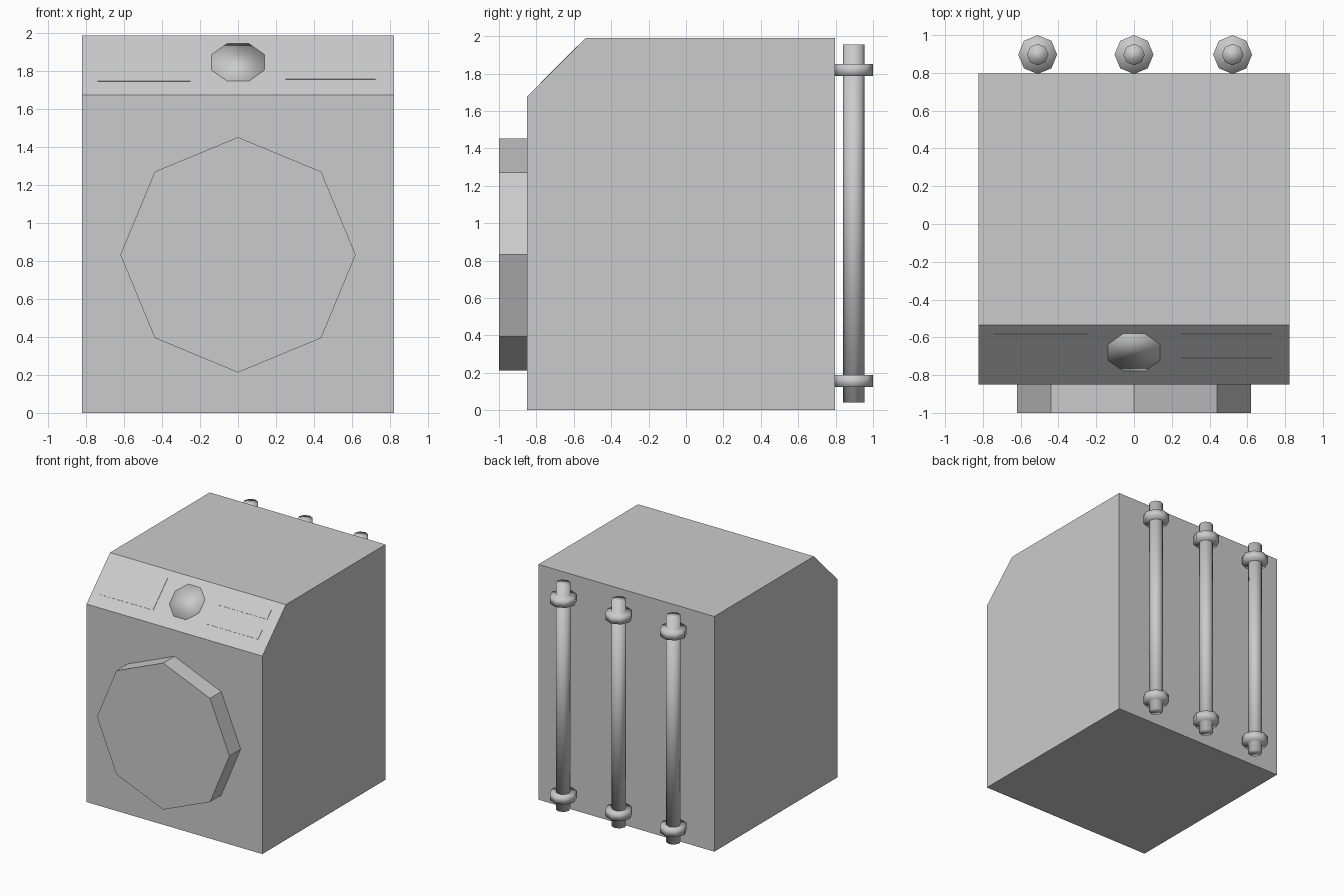
import bpy, bmesh
from math import pi, sin, cos, radians
from mathutils import Matrix, Vector

if "Cube" in bpy.data.objects:
    bpy.data.objects.remove(bpy.data.objects["Cube"])


def prism(name, points, depth, matrix):
    """Extrude a flat outline along local z and place it with a matrix."""
    bm = bmesh.new()
    face = bm.faces.new([bm.verts.new((x, y, 0)) for x, y in points])
    ext = bmesh.ops.extrude_face_region(bm, geom=[face])
    verts = [v for v in ext["geom"] if isinstance(v, bmesh.types.BMVert)]
    bmesh.ops.translate(bm, verts=verts, vec=(0, 0, depth))
    bmesh.ops.recalc_face_normals(bm, faces=bm.faces)
    bm.transform(matrix)
    me = bpy.data.meshes.new(name)
    bm.to_mesh(me)
    bm.free()
    ob = bpy.data.objects.new(name, me)
    bpy.context.collection.objects.link(ob)
    return ob


def octagon(r):
    return [(r * cos(i * pi / 4), r * sin(i * pi / 4)) for i in range(8)]


def rect(x0, x1, y0, y1):
    return [(x0, y0), (x1, y0), (x1, y1), (x0, y1)]


def smooth(ob):
    for p in ob.data.polygons:
        p.use_smooth = True


# Cabinet: side profile (y, z) with sloped control face, extruded across x
side = [(-0.85, 0), (0.797, 0), (0.797, 1.99), (-0.535, 1.99), (-0.85, 1.675)]
to_x = Matrix(((0, 0, 1, -0.823), (1, 0, 0, 0), (0, 1, 0, 0), (0, 0, 0, 1)))
prism("cabinet", side, 1.646, to_x)

# Round door on the front
prism("door", octagon(0.62), 0.15,
      Matrix.Translation((0, -0.85, 0.833)) @ Matrix.Rotation(pi / 2, 4, 'X'))

# Control details lying almost flush on the sloped face
slope = Matrix.Translation((0, -0.6925, 1.8325)) @ Matrix.Rotation(radians(45), 4, 'X')
panel = slope @ Matrix.Translation((0, 0, -0.02))
prism("drawer_front", rect(-0.74, -0.25, -0.12, 0.16), 0.023, panel)
prism("display_upper", rect(0.25, 0.725, 0.067, 0.155), 0.023, panel)
prism("display_lower", rect(0.25, 0.725, -0.105, -0.02), 0.023, panel)
knob_at = panel @ Matrix.Translation((0, 0.02, 0)) @ Matrix.Rotation(pi / 8, 4, 'Z')
smooth(prism("dial", octagon(0.15), 0.023, knob_at))

# Rear pipes with a collar near each end
for i, x in enumerate((-0.51, 0, 0.522)):
    at = lambda z: Matrix.Translation((x, 0.897, z))
    smooth(prism(f"pipe_{i}", octagon(0.057), 1.915, at(0.04)))
    for end, z in (("lower", 0.123), ("upper", 1.787)):
        smooth(prism(f"pipe_collar_{end}_{i}", octagon(0.103), 0.064, at(z)))
